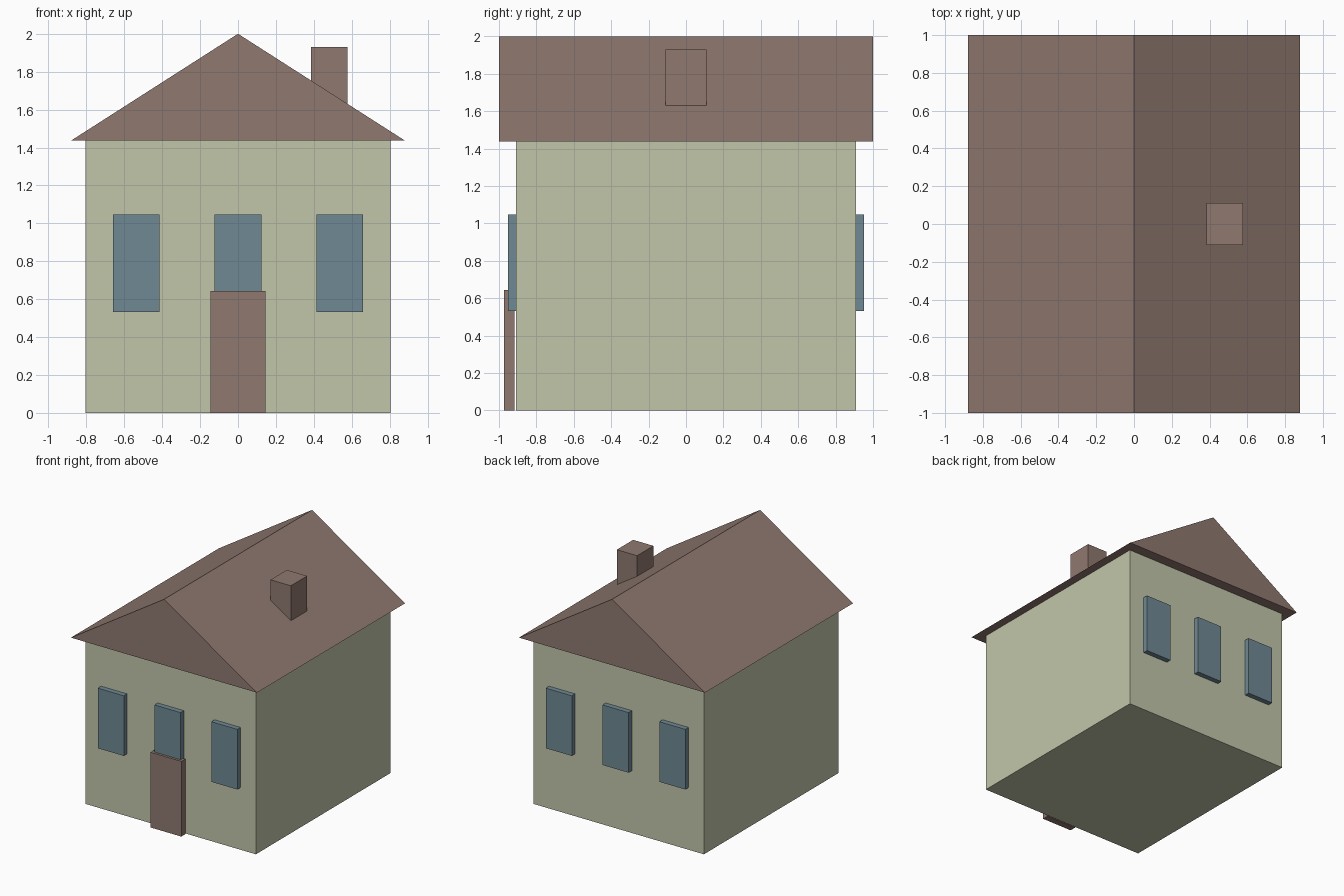
import bpy

cube = bpy.data.objects.get("Cube")
if cube:
    bpy.data.objects.remove(cube, do_unlink=True)


def make_material(name, rgb):
    mat = bpy.data.materials.new(name)
    mat.use_nodes = True
    colour = (*rgb, 1.0)
    mat.diffuse_color = colour
    mat.node_tree.nodes["Principled BSDF"].inputs["Base Color"].default_value = colour
    return mat


def make_prism(name, profile, y_front, y_back, mat):
    """Extrude an (x, z) outline, listed counter-clockwise from the front, along y."""
    n = len(profile)
    verts = [(x, y, z) for y in (y_front, y_back) for x, z in profile]
    faces = [tuple(range(n)), tuple(reversed(range(n, 2 * n)))]
    for i in range(n):
        j = (i + 1) % n
        faces.append((j, i, i + n, j + n))
    mesh = bpy.data.meshes.new(name)
    mesh.from_pydata(verts, [], faces)
    mesh.materials.append(mat)
    obj = bpy.data.objects.new(name, mesh)
    bpy.context.collection.objects.link(obj)
    return obj


def make_box(name, x, y, z, mat):
    outline = [(x[0], z[0]), (x[1], z[0]), (x[1], z[1]), (x[0], z[1])]
    return make_prism(name, outline, y[0], y[1], mat)


wall_green = make_material("pale green wall", (0.54, 0.565, 0.40))
roof_brown = make_material("brown", (0.275, 0.19, 0.16))
glass_blue = make_material("slate blue", (0.162, 0.25, 0.296))

EAVES = 1.437
WALL_Y = 0.908

# Walls and gable roof
make_box("walls", (-0.805, 0.805), (-WALL_Y, WALL_Y), (0, EAVES), wall_green)
make_prism("roof", [(-0.88, EAVES), (0.88, EAVES), (0, 2)], -1, 1, roof_brown)

# Chimney, sunk into the roof slope
make_box("chimney", (0.385, 0.577), (-0.11, 0.11), (1.55, 1.93), roof_brown)

# Door, standing just clear of the front wall
make_box("door", (-0.145, 0.145), (-0.973, -0.918), (0, 0.643), roof_brown)

# Three windows on the front and three on the back
for side, y in (("front", (-0.952, -WALL_Y + 0.01)), ("back", (WALL_Y - 0.01, 0.952))):
    for place, x in (("right", -0.537), ("middle", 0), ("left", 0.537)):
        make_box(f"{side}_window_{place}", (x - 0.123, x + 0.123), y,
                 (0.532, 1.046), glass_blue)
